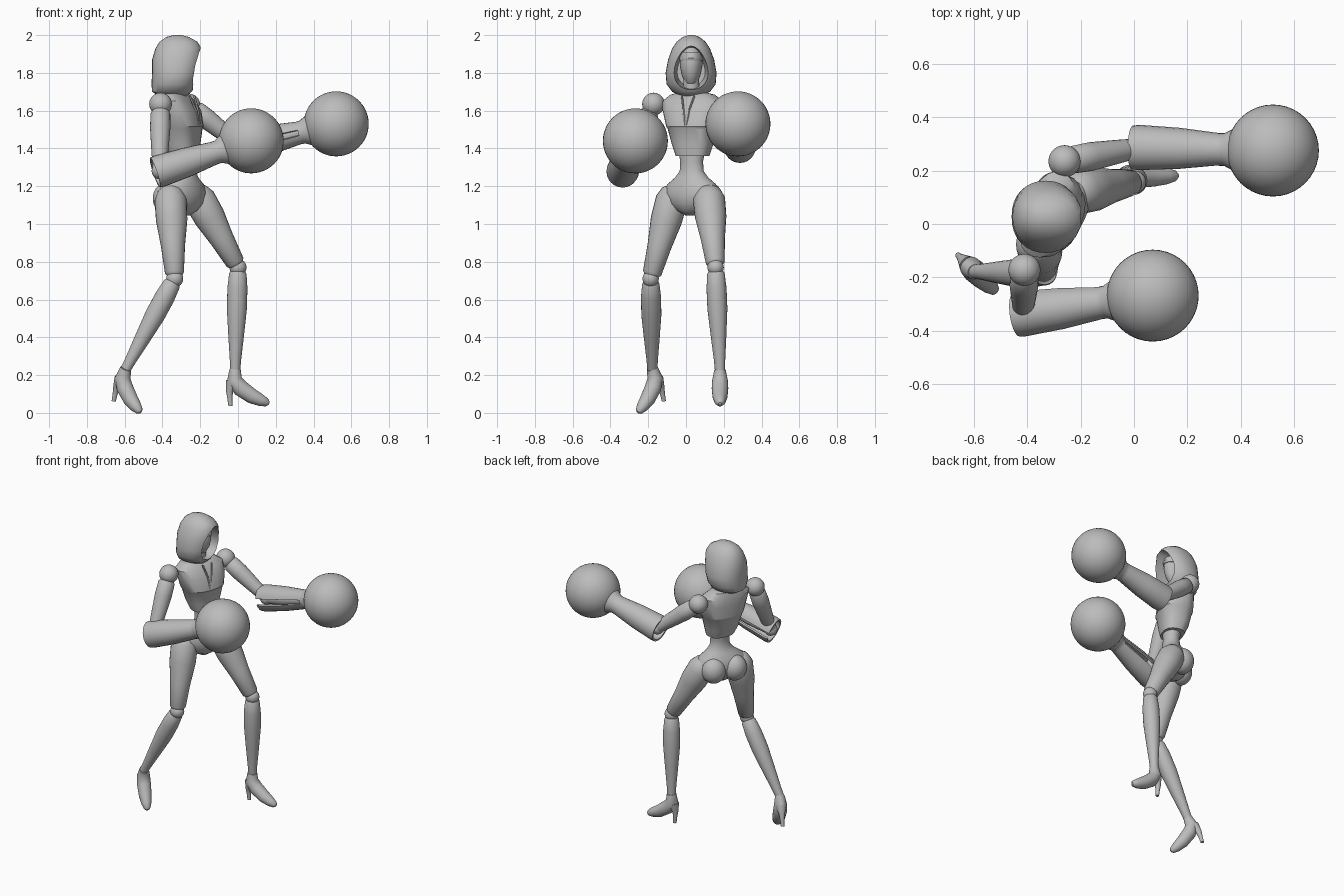
import bpy, bmesh
from math import sin, cos, pi, radians, copysign
from mathutils import Vector, Matrix

if "Cube" in bpy.data.objects:
    bpy.data.objects.remove(bpy.data.objects["Cube"])

grey = bpy.data.materials.new("plain grey")
grey.use_nodes = True
GREY = (0.5, 0.5, 0.5, 1)
grey.diffuse_color = GREY
grey.node_tree.nodes["Principled BSDF"].inputs["Base Color"].default_value = GREY


def finish(name, bm, mods=(), angle=40):
    """Turn a bmesh into a shaded object, applying any modifiers."""
    bmesh.ops.recalc_face_normals(bm, faces=bm.faces)
    mesh = bpy.data.meshes.new(name)
    bm.to_mesh(mesh)
    bm.free()
    mesh.materials.append(grey)
    ob = bpy.data.objects.new(name, mesh)
    bpy.context.collection.objects.link(ob)
    bpy.ops.object.select_all(action='DESELECT')
    ob.select_set(True)
    bpy.context.view_layer.objects.active = ob
    for kind, settings in mods:
        mod = ob.modifiers.new(kind.lower(), kind)
        for key, value in settings.items():
            setattr(mod, key, value)
        bpy.ops.object.modifier_apply(modifier=mod.name)
    bpy.ops.object.shade_smooth_by_angle(angle=radians(angle))
    return ob


def loft(rings, cap=True):
    """Skin a list of equal-length point rings."""
    bm = bmesh.new()
    rows = [[bm.verts.new(p) for p in ring] for ring in rings]
    n = len(rows[0])
    for a, b in zip(rows, rows[1:]):
        for i in range(n):
            j = (i + 1) % n
            bm.faces.new((a[i], a[j], b[j], b[i]))
    if cap:
        bm.faces.new(rows[0])
        bm.faces.new(rows[-1])
    return bm


def oval(x, y, z, depth, width, yaw=0, n=32, power=2):
    """Level superellipse ring, turned by yaw degrees."""
    turn = Matrix.Rotation(radians(yaw), 3, 'Z')
    ring = []
    for i in range(n):
        a = 2 * pi * i / n
        c, s = (copysign(abs(t) ** (2 / power), t) for t in (cos(a), sin(a)))
        ring.append(Vector((x, y, z)) + turn @ Vector((depth * c, width * s, 0)))
    return ring


def tube(points, n=24):
    """Rings round a path of (position, radius)."""
    pos = [Vector(p) for p, r in points]
    rings = []
    for i, (p, r) in enumerate(points):
        t = (pos[min(i + 1, len(pos) - 1)] - pos[max(i - 1, 0)]).normalized()
        u = t.cross(Vector((0, 1, 0))).normalized()
        v = t.cross(u)
        rings.append([pos[i] + r * (cos(2 * pi * k / n) * u + sin(2 * pi * k / n) * v)
                      for k in range(n)])
    return rings


def limb(name, start, end, profile):
    """Straight limb; profile holds (fraction along, radius)."""
    a, b = Vector(start), Vector(end)
    return finish(name, loft(tube([(a.lerp(b, f), r) for f, r in profile])))


def ball(name, centre, size, yaw=0):
    bm = bmesh.new()
    bmesh.ops.create_uvsphere(bm, u_segments=40, v_segments=24, radius=1)
    bm.transform(Matrix.Translation(centre) @ Matrix.Rotation(radians(yaw), 4, 'Z')
                 @ Matrix.Diagonal((*size, 1)))
    return finish(name, bm)


# Hood with a teardrop opening facing +x
hood_rings = [(1.675, -.345, .07, .055), (1.70, -.35, .105, .10), (1.74, -.34, .118, .13),
              (1.80, -.33, .125, .135), (1.87, -.325, .13, .122), (1.93, -.315, .122, .10),
              (1.965, -.315, .10, .076), (1.99, -.32, .06, .045), (2.0, -.32, .02, .015)]
opening = []
for x, size in ((-.36, .8), (-.27, .95), (-.1, 1.05)):
    opening.append([Vector((x, .027 + size * .09 * cos(a) * (1 - .25 * sin(a)),
                            1.825 + size * .118 * sin(a)))
                    for a in [2 * pi * i / 32 for i in range(32)]])
cutter = finish("hood_cutter", loft(opening))
finish("hood", loft([oval(x, .027, z, d, w, power=2.2) for z, x, d, w in hood_rings]),
       [('BOOLEAN', dict(object=cutter, operation='DIFFERENCE', solver='EXACT'))])
bpy.data.objects.remove(cutter)

# Head, brow band and neck
face = [(1.725, .02, .015), (1.745, .045, .032), (1.79, .07, .05), (1.84, .08, .06),
        (1.89, .077, .058), (1.93, .05, .04), (1.945, .02, .015)]
finish("head", loft([oval(-.315, .027, z, d, w) for z, d, w in face]))
finish("brow_band", loft([oval(-.315, .027, z, d, w) for z, d, w in
                          ((1.865, .083, .062), (1.88, .088, .063), (1.91, .074, .056))]))
limb("neck", (-.33, .03, 1.58), (-.31, .027, 1.80), [(0, .06), (.4, .045), (1, .04)])

# Cropped jacket
jacket = [(1.70, -.34, .04, .055), (1.685, -.335, .06, .12), (1.65, -.325, .08, .165),
          (1.60, -.31, .10, .16), (1.515, -.30, .108, .138), (1.505, -.30, .102, .131),
          (1.42, -.295, .088, .108), (1.36, -.285, .07, .088)]
finish("jacket", loft([oval(x, .035, z, d, w, -20, 24, 2.6) for z, x, d, w in jacket]), angle=25)

# Front opening strip and lapels, laid on the chest
front = Vector((cos(radians(-20)), sin(radians(-20)), 0))
side = Vector((-front.y, front.x, 0))
for k in (-1, 1):
    base = Vector((-.31, .035, 0))
    path = [base + front * .070 + side * .035 * k + Vector((0, 0, 1.68)),
            base + front * .100 + side * .015 * k + Vector((0, 0, 1.60)),
            base + front * .112 + side * .005 * k + Vector((0, 0, 1.52))]
    finish("left_lapel" if k > 0 else "right_lapel", loft(tube([(p, .006) for p in path], 6)))

# Waist and pelvis
body = [(1.40, -.285, .06, .075, -22), (1.33, -.28, .052, .062, -25), (1.28, -.28, .054, .066, -28),
        (1.245, -.285, .068, .095, -31), (1.21, -.288, .085, .145, -34), (1.16, -.29, .098, .168, -35),
        (1.11, -.29, .092, .14, -35), (1.07, -.29, .07, .08, -35), (1.045, -.29, .035, .03, -35)]
finish("waist_and_pelvis", loft([oval(x, .03, z, d, w, yaw) for z, x, d, w, yaw in body]))

# Shoulders, arms, gauntlets and gloves
arms = {"left": ((-.26, .235, 1.63), (.02, .285, 1.41), (.52, .275, 1.53)),
        "right": ((-.41, -.172, 1.635), (-.415, -.335, 1.28), (.07, -.268, 1.44))}
for s, (shoulder, elbow, glove) in arms.items():
    inward = -1 if s == "left" else 1
    ball(s + "_shoulder", shoulder, (.06, .06, .06))
    limb(s + "_upper_arm", shoulder, elbow,
         [(.08, .035), (.14, .052), (.35, .054), (.7, .045), (1, .036)])
    ball(s + "_elbow", elbow, (.042, .042, .042))
    ball(s + "_glove", glove, (.172, .172, .172))
    a, b = Vector(elbow), Vector(glove)
    limb(s + "_forearm", a, b, [(0, .036), (.3, .045), (.7, .035)])
    # open cuff with a slit along its inner side
    cuff = loft(tube([(a.lerp(b, f), r) for f, r in
                      ((-.05, .083), (0, .086), (.3, .078), (.6, .061), (.64, .062), (.74, .088))]),
                cap=False)
    bmesh.ops.recalc_face_normals(cuff, faces=cuff.faces)
    limit = a.lerp(b, .6).x
    slit = [f for f in cuff.faces if f.normal.y * inward > .95 and f.calc_center_median().x < limit]
    bmesh.ops.delete(cuff, geom=slit, context='FACES')
    finish(s + "_gauntlet", cuff, [('SOLIDIFY', dict(thickness=.012, offset=-1))])

# Legs and heeled shoes: hip, knee, ankle, shoe yaw, shoe pitch
legs = {"left": ((-.215, .12, 1.15), (.0, .157, .77), (-.015, .18, .225), 0, 0),
        "right": ((-.358, -.07, 1.15), (-.335, -.187, .71), (-.595, -.178, .23), -44, 20)}
shoe = [(0, .005, .03), (-.005, -.05, .041), (.03, -.095, .044), (.09, -.137, .040),
        (.14, -.16, .031), (.17, -.172, .02), (.18, -.176, .008)]
heel = [(-.015, -.06, .036), (-.03, -.11, .019), (-.028, -.15, .013), (-.025, -.188, .011)]
pelvis_yaw = radians(-35)
for s, (hip, knee, ankle, yaw, pitch) in legs.items():
    sign = 1 if s == "left" else -1
    limb(s + "_thigh", hip, knee,
         [(-.12, .03), (-.06, .065), (.05, .085), (.3, .083), (.6, .064), (.93, .05), (.96, .04)])
    ball(s + "_knee", knee, (.045, .043, .045))
    limb(s + "_shin", knee, ankle,
         [(.03, .036), (.06, .046), (.2, .053), (.4, .053), (.65, .042), (.9, .03), (1, .027)])
    centre = Vector((-.29, .03, 1.135)) + sign * .07 * Vector((-sin(pelvis_yaw), cos(pelvis_yaw), 0)) \
        - .055 * Vector((cos(pelvis_yaw), sin(pelvis_yaw), 0))
    ball(s + "_buttock", centre, (.075, .078, .085), -35)
    place = Matrix.Translation(ankle) @ Matrix.Rotation(radians(yaw), 4, 'Z') \
        @ Matrix.Rotation(radians(pitch), 4, 'Y')
    for part, path in (("_shoe", shoe), ("_heel", heel)):
        bm = loft(tube([((x, 0, z), r) for x, z, r in path]))
        bm.transform(place)
        finish(s + part, bm)
